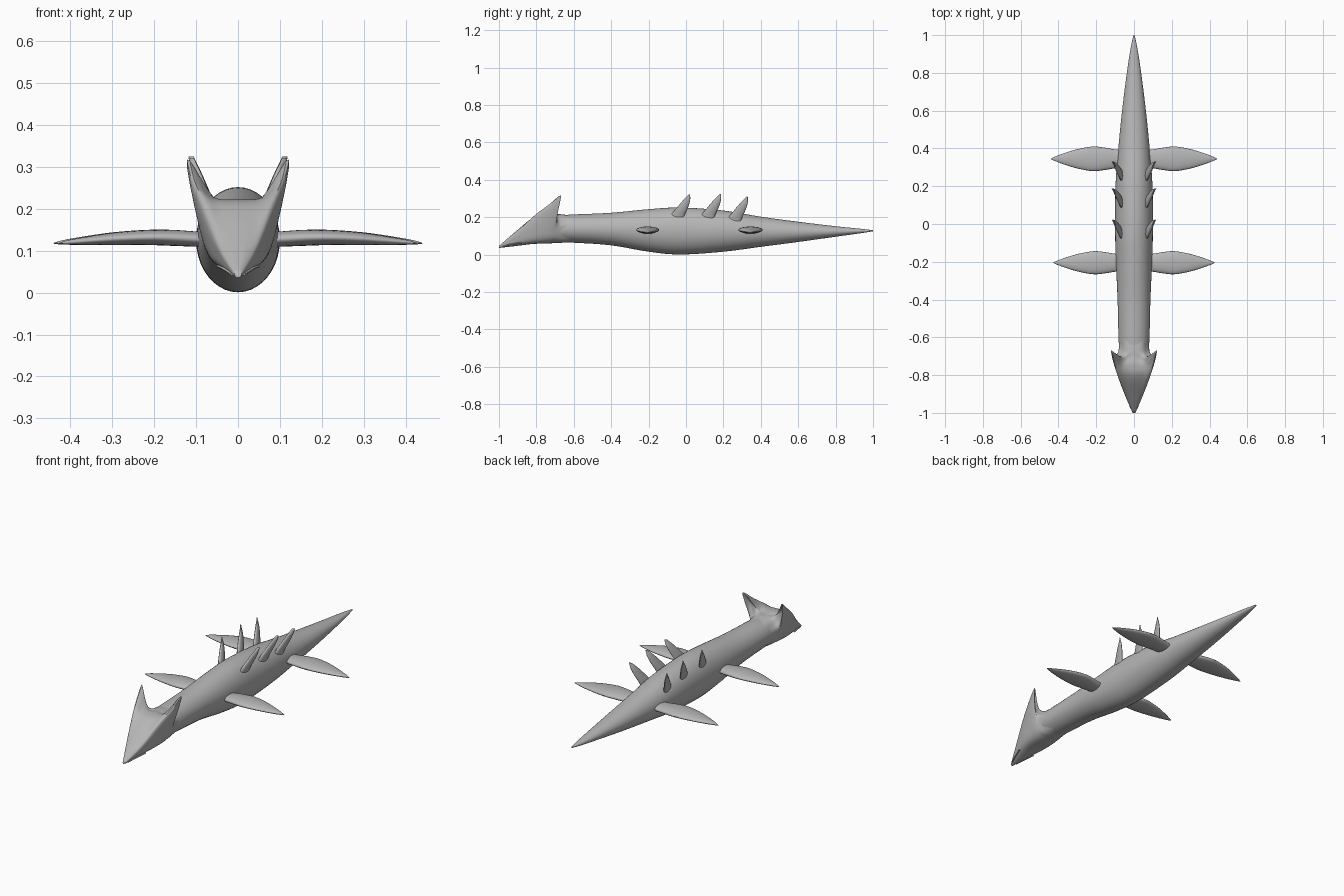
import bpy, math
from mathutils import Vector

if "Cube" in bpy.data.objects:
    bpy.data.objects.remove(bpy.data.objects["Cube"])

grey = bpy.data.materials.new("plain grey")
grey.diffuse_color = (0.47, 0.47, 0.47, 1)
grey.use_nodes = True
grey.node_tree.nodes["Principled BSDF"].inputs["Base Color"].default_value = grey.diffuse_color


def spline(pts, n, closed=False):
    """Smooth curve that passes through all the points."""
    pts = [Vector(p) for p in pts]
    m = len(pts)
    at = lambda i: pts[i % m] if closed else pts[max(0, min(m - 1, i))]
    out = []
    for i in range(m if closed else m - 1):
        a, b, c, d = at(i - 1), at(i), at(i + 1), at(i + 2)
        for k in range(n):
            t = k / n
            out.append(0.5 * (2 * b + (c - a) * t + (2 * a - 5 * b + 4 * c - d) * t * t
                              + (3 * b - a - 3 * c + d) * t ** 3))
    if not closed:
        out.append(pts[-1])
    return out


def skin(name, rings):
    """Join equal closed rings into a capped smooth surface."""
    n = len(rings[0])
    verts = [tuple(v) for r in rings for v in r]
    faces = [(i * n + j, i * n + (j + 1) % n, (i + 1) * n + (j + 1) % n, (i + 1) * n + j)
             for i in range(len(rings) - 1) for j in range(n)]
    faces += [tuple(range(n))[::-1], tuple(range(len(verts) - n, len(verts)))]
    me = bpy.data.meshes.new(name)
    me.from_pydata(verts, [], faces)
    me.materials.append(grey)
    ob = bpy.data.objects.new(name, me)
    bpy.context.collection.objects.link(ob)
    bpy.ops.object.select_all(action='DESELECT')
    ob.select_set(True)
    bpy.context.view_layer.objects.active = ob
    bpy.ops.object.mode_set(mode='EDIT')
    bpy.ops.mesh.select_all(action='SELECT')
    bpy.ops.mesh.normals_make_consistent(inside=False)
    bpy.ops.object.mode_set(mode='OBJECT')
    bpy.ops.object.shade_smooth_by_angle(angle=math.radians(50))
    return ob


def oval(center, u, v, n=24):
    c, u, v = Vector(center), Vector(u), Vector(v)
    return [c + u * math.cos(2 * math.pi * k / n) + v * math.sin(2 * math.pi * k / n)
            for k in range(n)]


def along(rings, n):
    """Refine a stack of rings lengthwise."""
    cols = [spline(c, n) for c in zip(*rings)]
    return list(zip(*cols))


# body: y, bottom, top, half width
profile = [(-.72, .068, .208, .074), (-.6, .064, .215, .082), (-.4, .05, .224, .087),
           (-.2, .016, .243, .096), (-.03, .001, .252, .1), (.2, .016, .236, .098),
           (.4, .042, .203, .083), (.6, .068, .176, .063), (.8, .096, .152, .038),
           (.93, .114, .139, .018), (1, .125, .131, .003)]
skin("body", along([oval((0, y, (b + t) / 2), (w, 0, 0), (0, 0, (t - b) / 2), 40)
                    for y, b, t, w in profile], 6))

# head with swept-back horns: bottom, jaw, cheek, horn edge, inner, crown
head = [
    [(0, -1, .036), (.006, -1, .038), (.008, -.998, .043), (.008, -.996, .047),
     (.004, -.996, .05), (0, -.996, .05)],
    [(0, -.92, .045), (.03, -.92, .055), (.04, -.92, .08), (.043, -.915, .107),
     (.025, -.915, .118), (0, -.915, .12)],
    [(0, -.82, .057), (.055, -.82, .07), (.075, -.82, .13), (.082, -.81, .205),
     (.045, -.81, .203), (0, -.81, .205)],
    [(0, -.74, .06), (.06, -.74, .075), (.088, -.74, .14), (.108, -.735, .262),
     (.06, -.75, .227), (0, -.75, .222)],
    [(0, -.7, .062), (.06, -.7, .08), (.088, -.705, .145), (.122, -.668, .318),
     (.055, -.715, .225), (0, -.7, .218)],
    [(0, -.68, .063), (.058, -.68, .08), (.084, -.685, .15), (.1, -.702, .25),
     (.05, -.7, .218), (0, -.68, .217)],
    [(0, -.66, .064), (.054, -.66, .08), (.081, -.665, .15), (.068, -.685, .192),
     (.042, -.675, .21), (0, -.66, .215)],
    [(0, -.6, .07), (.05, -.6, .083), (.076, -.6, .145), (.06, -.6, .187),
     (.038, -.6, .203), (0, -.6, .208)],
]
rings = []
for half in head:
    full = half + [(-x, y, z) for x, y, z in half[-2:0:-1]]
    rings.append(spline(full, 5, closed=True))
skin("head", along(rings, 6))

# fins: x, half chord, half thickness, height
fin = [(.05, .045, .017, .127), (.1, .05, .018, .128), (.16, .06, .019, .131),
       (.22, .065, .018, .132), (.3, .051, .015, .129), (.37, .03, .01, .124),
       (.42, .011, .005, .12), (.44, .002, .001, .118)]
# back spines: x, y offset, z, half length, half thickness
spine = [(.06, -.062, .17, .04, .012), (.07, -.045, .21, .037, .012),
         (.085, -.02, .25, .03, .011), (.1, .003, .29, .019, .008),
         (.112, .019, .322, .003, .002)]
for side, s in (("left", 1), ("right", -1)):
    for name, y, k in (("front_fin", -.205, .97), ("rear_fin", .345, 1.0)):
        skin(f"{name}_{side}", along([oval((s * x * k, y, z), (0, c * k * k, 0), (0, 0, h))
                                      for x, c, h, z in fin], 4))
    for i, (y, dz) in enumerate(((0, 0), (.165, .003), (.308, -.012))):
        skin(f"back_spine_{i + 1}_{side}",
             along([oval((s * x, y + dy, z + dz), (s * .006, l, 0), (t, 0, 0), 16)
                    for x, dy, z, l, t in spine], 4))
    # thin lip line along the jaw
    lip = spline([(s * .014, -.98, .044), (s * .032, -.93, .056), (s * .047, -.88, .063)], 4)
    skin(f"lip_{side}", [oval(p, (.004, 0, 0), (0, 0, .003), 8) for p in lip])
